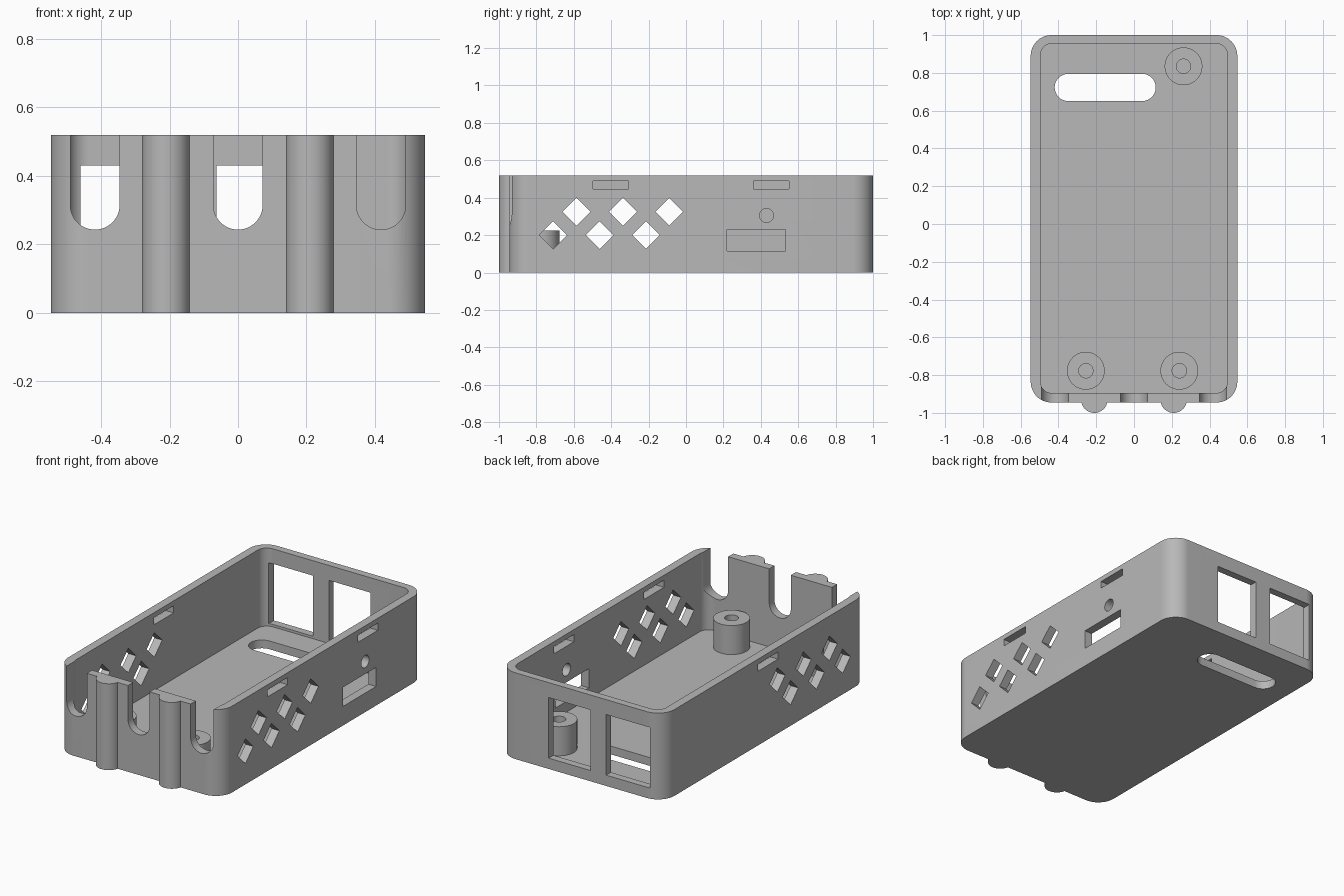
import bpy, bmesh
from math import sin, cos, pi, radians

cube = bpy.data.objects.get("Cube")
if cube:
    bpy.data.objects.remove(cube, do_unlink=True)

grey = bpy.data.materials.new("plain_grey")
grey.use_nodes = True
grey.diffuse_color = (0.48, 0.48, 0.48, 1)
grey.node_tree.nodes["Principled BSDF"].inputs["Base Color"].default_value = (0.48, 0.48, 0.48, 1)


def arc(cx, cy, r, start, end, steps=16):
    """Points on an arc, angles in degrees."""
    angles = [radians(start + (end - start) * i / steps) for i in range(steps + 1)]
    return [(cx + r * cos(a), cy + r * sin(a)) for a in angles]


def circle(cx, cy, r, sides=40):
    return arc(cx, cy, r, 0, 360, sides)[:-1]


def rect(a0, a1, b0, b1):
    return [(a0, b0), (a1, b0), (a1, b1), (a0, b1)]


def rounded_box(x, y0, y1, r, front=()):
    """Rounded rectangle outline, with optional extra points along the front edge."""
    return (list(front) + arc(x - r, y0 + r, r, -90, 0) + arc(x - r, y1 - r, r, 0, 90)
            + arc(r - x, y1 - r, r, 90, 180) + arc(r - x, y0 + r, r, 180, 270))


def prism(name, outline, axis, lo, hi):
    """Extrude an outline along an axis."""
    place = {"x": lambda a, b, t: (t, a, b),
             "y": lambda a, b, t: (a, t, b),
             "z": lambda a, b, t: (a, b, t)}[axis]
    bm = bmesh.new()
    low = [bm.verts.new(place(a, b, lo)) for a, b in outline]
    high = [bm.verts.new(place(a, b, hi)) for a, b in outline]
    bm.faces.new(low)
    bm.faces.new(high)
    n = len(outline)
    for i in range(n):
        j = (i + 1) % n
        bm.faces.new((low[i], low[j], high[j], high[i]))
    bmesh.ops.recalc_face_normals(bm, faces=bm.faces)
    mesh = bpy.data.meshes.new(name)
    bm.to_mesh(mesh)
    bm.free()
    obj = bpy.data.objects.new(name, mesh)
    bpy.context.collection.objects.link(obj)
    return obj


def activate(obj):
    bpy.ops.object.select_all(action="DESELECT")
    obj.select_set(True)
    bpy.context.view_layer.objects.active = obj


def cut(target, outline, axis, lo, hi):
    """Cut a prism out of the target."""
    cutter = prism("cutter", outline, axis, lo, hi)
    cutter.hide_render = True
    mod = target.modifiers.new("cut", "BOOLEAN")
    mod.operation = "DIFFERENCE"
    mod.solver = "EXACT"
    mod.object = cutter
    activate(target)
    bpy.ops.object.modifier_apply(modifier=mod.name)
    bpy.data.objects.remove(cutter, do_unlink=True)


def finish(obj):
    obj.data.materials.clear()
    obj.data.materials.append(grey)
    activate(obj)
    bpy.ops.object.shade_smooth_by_angle(angle=radians(30))


HEIGHT, FLOOR, FRONT = 0.52, 0.05, -0.945

# Tray body with two round ribs on the front
ribs = [p for x in (-0.21, 0.21) for p in arc(x, -0.93, 0.07, 192, 348, 24)]
case = prism("case_body", rounded_box(0.547, FRONT, 1.0, 0.11, ribs), "z", 0, HEIGHT)
cut(case, rounded_box(0.495, -0.895, 0.955, 0.06), "z", FLOOR, 0.7)

# Rounded slot in the floor
cut(case, arc(0.043, 0.723, 0.072, -90, 90) + arc(-0.348, 0.723, 0.072, 90, 270), "z", -0.1, 0.06)

# U-shaped notches in the front wall
for x in (-0.418, 0, 0.418):
    cut(case, arc(x, 0.315, 0.072, 180, 360, 24) + [(x + 0.072, 0.7), (x - 0.072, 0.7)],
        "y", -1.1, -0.84)

# Back windows
for x0, x1 in ((-0.46, -0.168), (-0.063, 0.215)):
    cut(case, rect(x0, x1, 0.065, 0.43), "y", 0.93, 1.1)

# Diamond vents through both side walls
for row, (y0, z) in enumerate(((-0.71, 0.2), (-0.585, 0.325))):
    for i in range(3):
        cut(case, circle(y0 + i * 0.248, z, 0.074, 4), "x", 0.45, 0.7)
        cut(case, circle(y0 + i * 0.248, z, 0.074, 4), "x", -0.7, -0.45)

# Clip slots under the rim
for side, y in ((1, -0.403), (1, 0.455), (-1, 0.0)):
    lo, hi = sorted((side * 0.45, side * 0.7))
    cut(case, rect(y - 0.095, y + 0.095, 0.447, 0.49), "x", lo, hi)

# Port openings on one side
cut(case, rect(0.218, 0.533, 0.115, 0.23), "x", 0.45, 0.7)
cut(case, circle(0.43, 0.305, 0.037), "x", 0.45, 0.7)
finish(case)

# Screw posts
for i, (x, y) in enumerate(((-0.255, -0.777), (0.24, -0.777), (0.262, 0.835))):
    post = prism(f"screw_post_{i + 1}", circle(x, y, 0.1), "z", FLOOR - 0.01, 0.225)
    cut(post, circle(x, y, 0.038), "z", FLOOR - 0.05, 0.4)
    finish(post)
